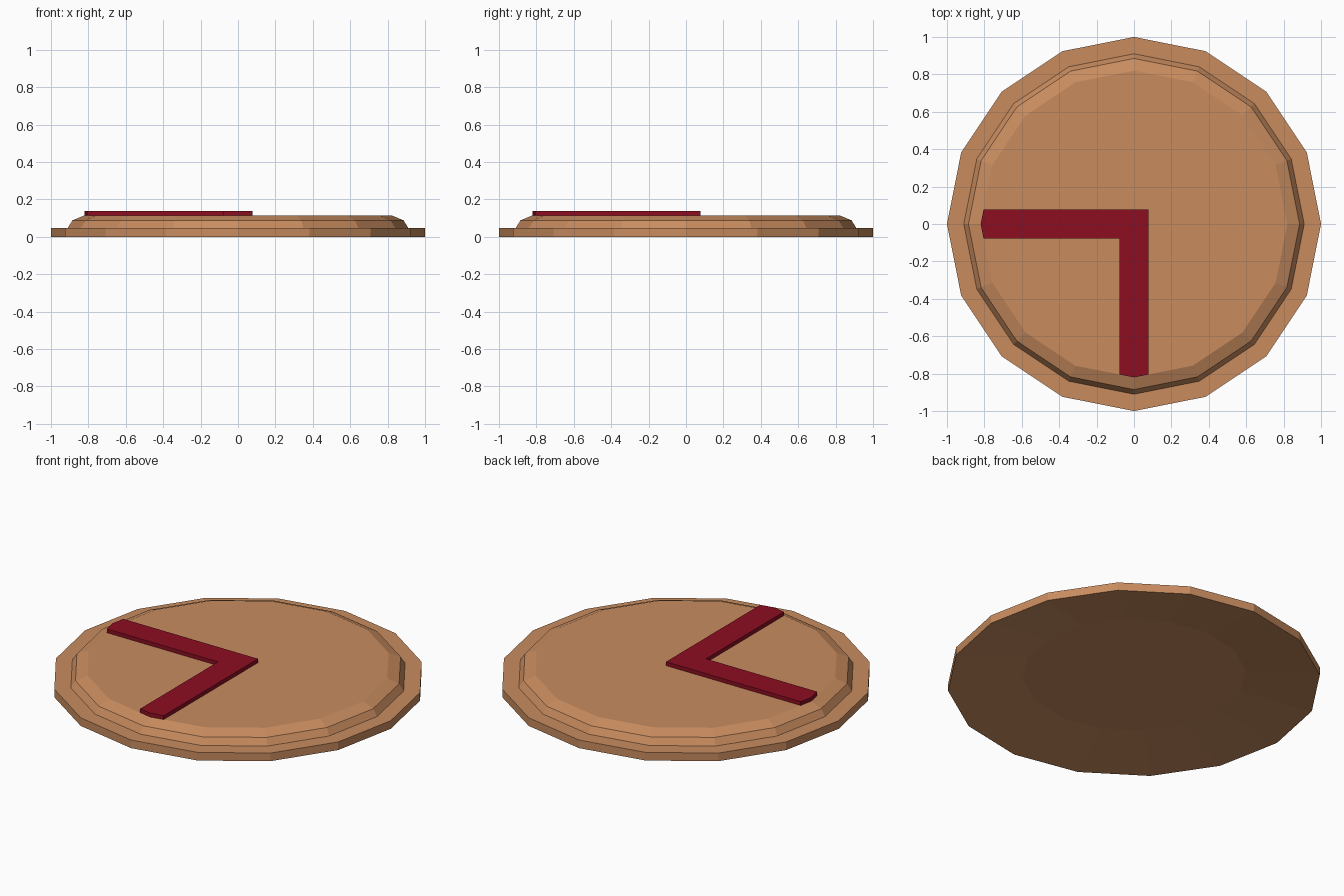
import bpy, bmesh
from math import cos, sin, tan, pi

if "Cube" in bpy.data.objects:
    bpy.data.objects.remove(bpy.data.objects["Cube"])

SIDES = 16


def material(name, rgb):
    m = bpy.data.materials.new(name)
    m.diffuse_color = (*rgb, 1)
    m.use_nodes = True
    m.node_tree.nodes["Principled BSDF"].inputs["Base Color"].default_value = m.diffuse_color
    return m


def make_object(name, bm, mat):
    bmesh.ops.recalc_face_normals(bm, faces=bm.faces)
    me = bpy.data.meshes.new(name)
    bm.to_mesh(me)
    bm.free()
    me.materials.append(mat)
    ob = bpy.data.objects.new(name, me)
    bpy.context.collection.objects.link(ob)
    return ob


copper = material("copper", (0.58, 0.262, 0.114))
dark_red = material("dark red", (0.263, 0.0044, 0.015))

# Disc: lathed profile (radius, height), hollowed underside to rounded top
profile = [(0.60, 0.05), (1.0, 0.0), (1.0, 0.048), (0.91, 0.048),
           (0.885, 0.088), (0.82, 0.115)]
bm = bmesh.new()
rings = [[bm.verts.new((r * cos(2 * pi * i / SIDES), r * sin(2 * pi * i / SIDES), z))
          for i in range(SIDES)] for r, z in profile]
for a, b in zip(rings, rings[1:]):
    for i in range(SIDES):
        j = (i + 1) % SIDES
        bm.faces.new((a[i], a[j], b[j], b[i]))
bm.faces.new(rings[0])
bm.faces.new(rings[-1])
make_object("disc", bm, copper)

# Right-angle marker: one L-shaped plate whose tips follow the disc facets
w, tip = 0.077, 0.82
end = tip - w * tan(pi / SIDES)
outline = [(w, w), (-end, w), (-tip, 0), (-end, -w), (-w, -w),
           (-w, -end), (0, -tip), (w, -end)]
bm = bmesh.new()
base = bm.faces.new([bm.verts.new((x, y, 0.11)) for x, y in outline])
top = bmesh.ops.extrude_face_region(bm, geom=[base])["geom"]
bmesh.ops.translate(bm, vec=(0, 0, 0.028),
                    verts=[v for v in top if isinstance(v, bmesh.types.BMVert)])
make_object("angle_marker", bm, dark_red)
